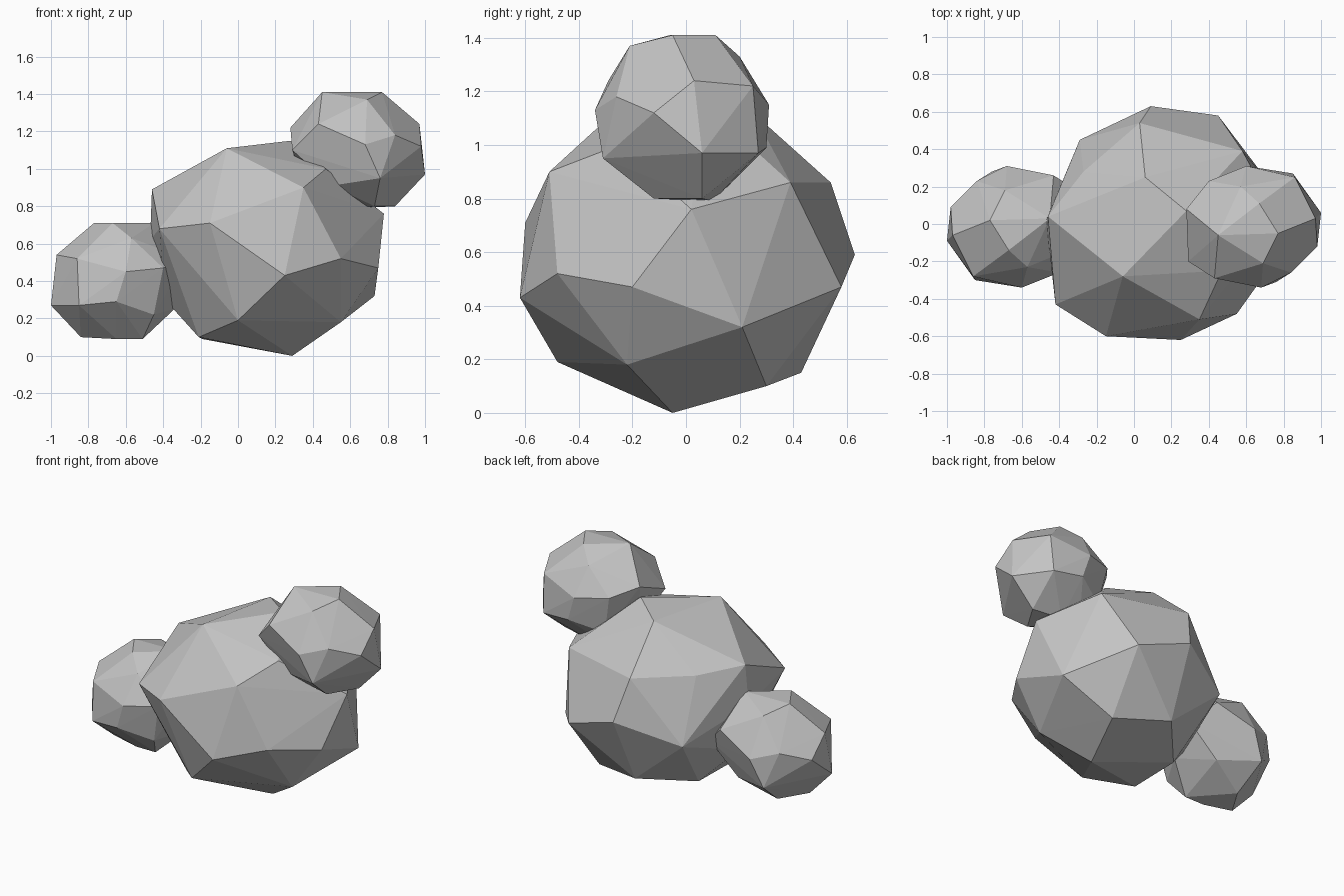
import bpy
import bmesh
from mathutils import Matrix, Vector

# Remove the default object
default_object = bpy.data.objects.get("Cube")
if default_object is not None:
    bpy.data.objects.remove(default_object, do_unlink=True)

# One plain stone colour
stone_grey = bpy.data.materials.new("stone_grey")
stone_grey.use_nodes = True
stone_colour = (.55, .55, .55, 1)
stone_grey.diffuse_color = stone_colour
principled = stone_grey.node_tree.nodes["Principled BSDF"]
principled.inputs["Base Color"].default_value = stone_colour
principled.inputs["Roughness"].default_value = .9


def build_boulder(name, corners, placement=Matrix.Identity(4)):
    """Wrap a faceted, flat shaded shell around the boulder's corners."""
    bm = bmesh.new()
    for corner in corners:
        bm.verts.new(placement @ Vector(corner))
    hull = bmesh.ops.convex_hull(bm, input=bm.verts)
    unused = [item for item in hull["geom_interior"]
              if isinstance(item, bmesh.types.BMVert)]
    bmesh.ops.delete(bm, geom=unused, context="VERTS")
    bmesh.ops.recalc_face_normals(bm, faces=bm.faces)
    mesh = bpy.data.meshes.new(name)
    bm.to_mesh(mesh)
    bm.free()
    mesh.materials.append(stone_grey)
    boulder = bpy.data.objects.new(name, mesh)
    bpy.context.scene.collection.objects.link(boulder)
    return boulder


# Corners of the large rock: crown, waist, foot
large_crown = [
    (-.46, .04, .89), (-.06, -.28, 1.11), (.06, .25, 1.12), (.35, -.51, .9),
    (.28, .07, 1.15), (.47, -.25, 1), (.03, .54, .86), (.58, .39, .86),
    (-.27, .28, .86),
]
large_waist = [
    (-.15, -.6, .71), (-.42, -.43, .68), (.25, -.62, .43), (.55, -.48, .52),
    (.78, .02, .76), (.75, -.2, .47), (.45, .58, .47), (.09, .63, .59),
    (-.29, .45, .46), (-.47, .02, .62),
]
large_foot = [
    (.73, .21, .32), (.55, -.22, .18), (.29, -.05, 0), (0, -.48, .19),
    (-.21, -.24, .1), (-.19, .14, .09), (.07, .43, .15), (.42, .3, .1),
    (-.39, 0, .3),
]

# Corners of the small rock: crown, waist, foot
small_crown = [
    (.69, -.21, 1.37), (.77, -.05, 1.41), (.45, -.06, 1.41),
    (.67, .11, 1.41), (.57, .2, 1.33), (.43, -.29, 1.24),
]
small_waist = [
    (.68, -.34, 1.13), (.84, -.26, 1.18), (.97, .03, 1.24),
    (.98, -.12, 1.12), (.6, .31, 1.15), (.86, .25, 1.22),
    (.29, -.2, 1.1), (.28, .08, 1.22), (.4, .23, 1.17),
]
small_foot = [
    (.76, -.31, .95), (1, .06, .97), (.85, .27, .97), (.65, .3, .99),
    (.84, .06, .8), (.73, -.12, .8), (.65, .1, .79), (.51, .1, .79),
    (.45, .2, .92), (.34, 0, .95), (.5, -.2, .91),
]
small_corners = small_crown + small_waist + small_foot

# The lower rock repeats the upper one, turned half way round
half_turn = Matrix.Diagonal((-1, -1, 1, 1))
lowered = Matrix.Translation((0, -.03, -.7))

build_boulder("large_boulder", large_crown + large_waist + large_foot)
build_boulder("upper_left_boulder", small_corners)
build_boulder("lower_right_boulder", small_corners, lowered @ half_turn)
